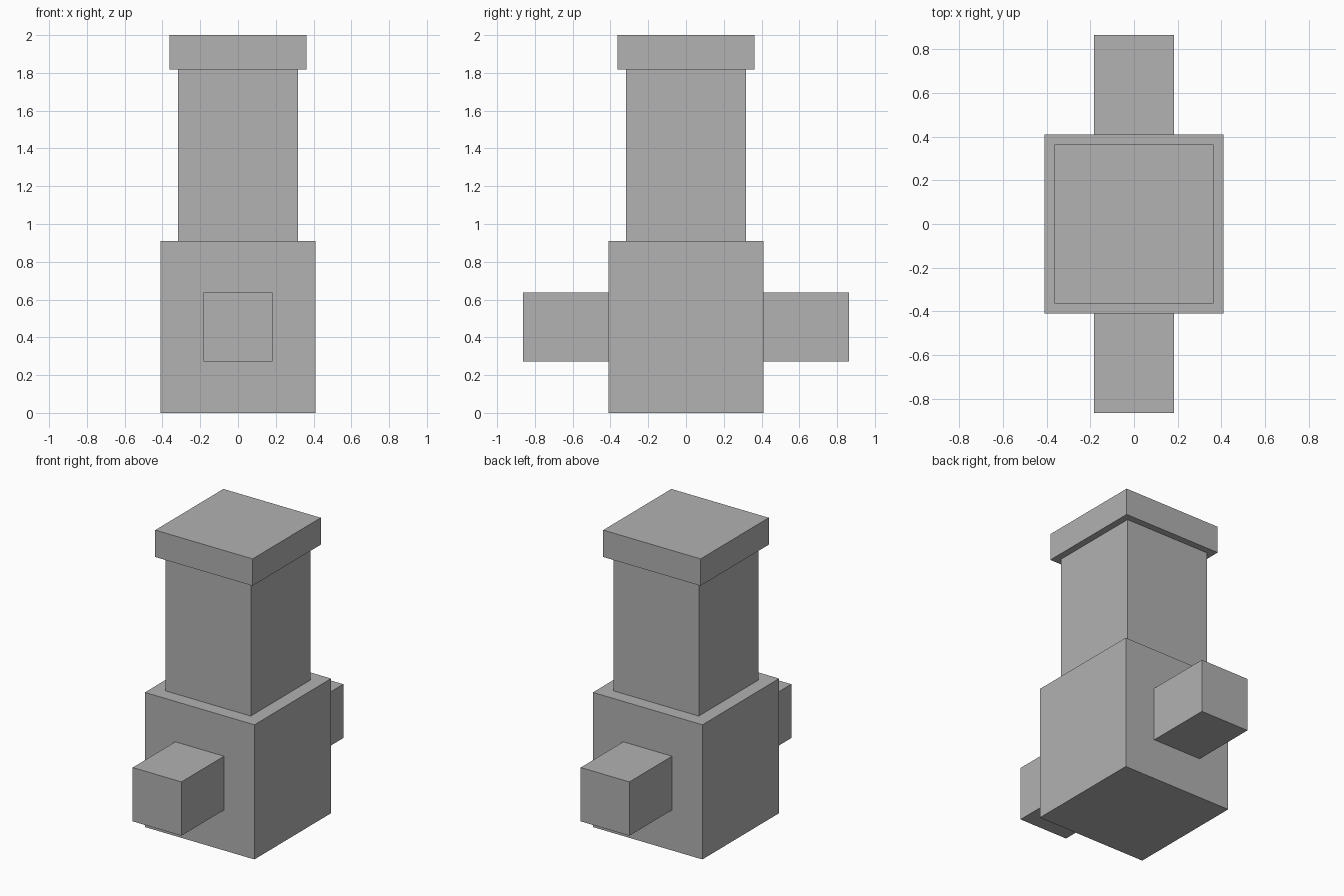
import bpy

default_cube = bpy.data.objects.get("Cube")
if default_cube:
    bpy.data.objects.remove(default_cube, do_unlink=True)

U = 1 / 11  # modular unit: the whole model is 22 units tall

grey = bpy.data.materials.new("plain grey")
grey.use_nodes = True
colour = (0.445, 0.445, 0.445, 1)
grey.diffuse_color = colour
grey.node_tree.nodes["Principled BSDF"].inputs["Base Color"].default_value = colour


def box(name, size, centre):
    """Add a flat-shaded box, with size and centre in modular units."""
    bpy.ops.mesh.primitive_cube_add(size=1, location=[c * U for c in centre])
    obj = bpy.context.object
    obj.name = obj.data.name = name
    obj.scale = [s * U for s in size]
    bpy.ops.object.transform_apply(location=False, rotation=False, scale=True)
    obj.data.materials.append(grey)
    return obj


# Stacked tower: base block, narrower column, overhanging cap
z = 0
for name, width, height in (("base", 9, 10), ("column", 7, 10), ("cap", 8, 2)):
    box(name, (width, width, height), (0, 0, z + height / 2))
    z += height

# Square arms on the front and back of the base
for name, side in (("front_arm", -1), ("back_arm", 1)):
    box(name, (4, 5, 4), (0, side * 7, 5))
